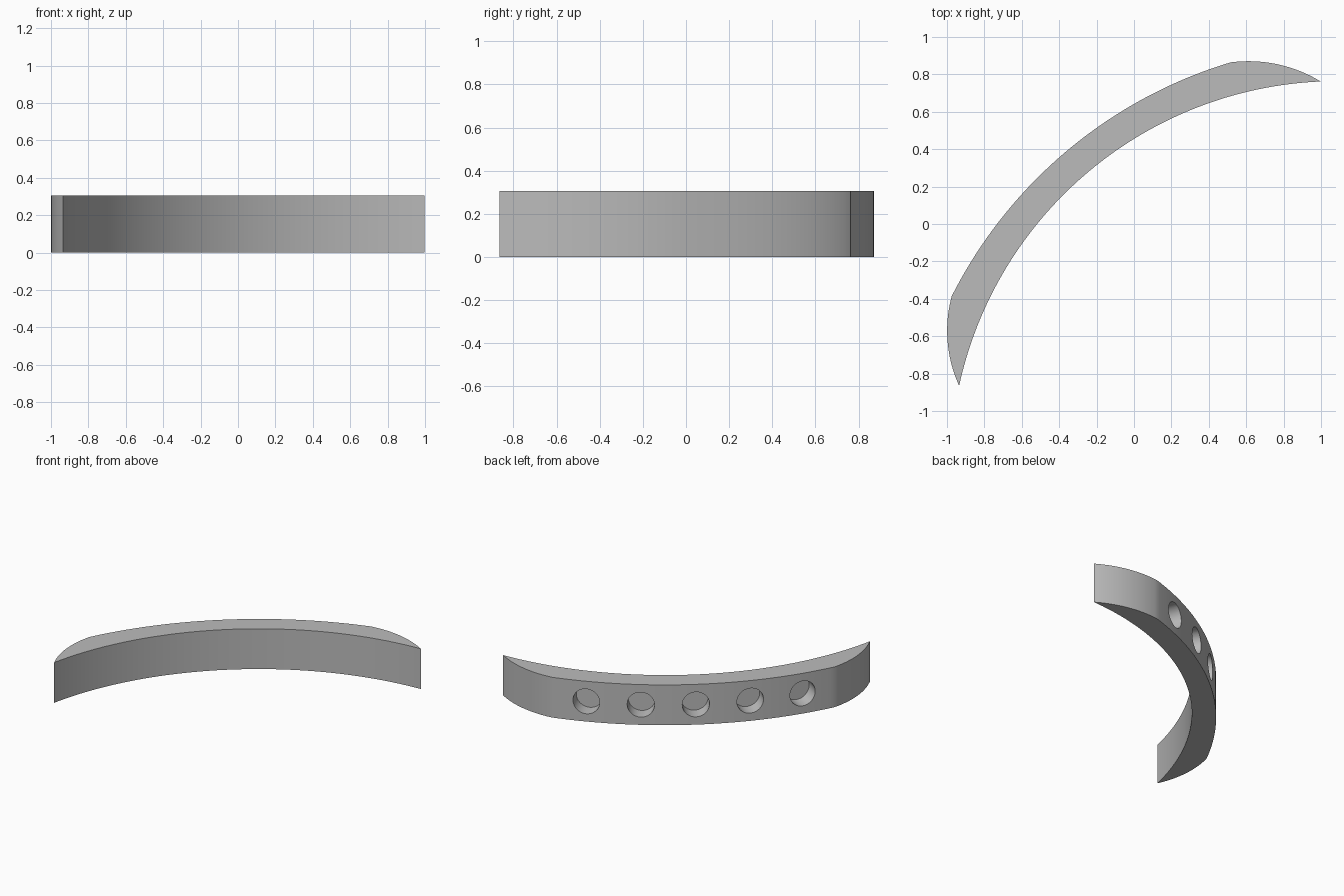
import bpy, bmesh, math
from mathutils import Vector, Matrix

cube = bpy.data.objects.get("Cube")
if cube:
    bpy.data.objects.remove(cube, do_unlink=True)

HEIGHT = 0.305
TIP_A, TIP_B = Vector((-0.935, -0.865)), Vector((0.998, 0.762))
U = (TIP_B - TIP_A).normalized()      # along the crescent
V = Vector((-U.y, U.x))               # outward, towards the convex side
MID = (TIP_A + TIP_B) / 2
SHIFT = -0.012


def place(u, v):
    return MID + U * u + V * v


def arc(a, b, sag, steps):
    """Points of a circular arc from a to b (b left out), bulging left of travel."""
    chord = b - a
    half = chord.length / 2
    d = chord.normalized()
    n = Vector((-d.y, d.x))
    r = (half ** 2 + sag ** 2) / (2 * abs(sag))
    side = math.copysign(1, sag)
    centre = (a + b) / 2 + n * (sag - side * r)
    sweep = math.asin(half / r)
    angles = [sweep * (2 * i / steps - 1) for i in range(steps)]
    return [centre + d * r * math.sin(t) + n * side * r * math.cos(t) for t in angles]


# Crescent outline: rounded end, outer arc, rounded end, inner arc
corner_a = place(SHIFT - 0.973, 0.392)
corner_b = place(SHIFT + 0.973, 0.388)
outline = (arc(TIP_A, corner_a, 0.042, 20) + arc(corner_a, corner_b, 0.2, 64)
           + arc(corner_b, TIP_B, 0.042, 20) + arc(TIP_B, TIP_A, -0.43, 72))

grey = bpy.data.materials.new("plain grey")
grey.use_nodes = True
colour = (0.5, 0.5, 0.5, 1)
grey.diffuse_color = colour
grey.node_tree.nodes["Principled BSDF"].inputs["Base Color"].default_value = colour


def make_object(name, bm):
    bmesh.ops.recalc_face_normals(bm, faces=bm.faces)
    mesh = bpy.data.meshes.new(name)
    bm.to_mesh(mesh)
    bm.free()
    mesh.materials.append(grey)
    obj = bpy.data.objects.new(name, mesh)
    bpy.context.collection.objects.link(obj)
    return obj


# Curved body
bm = bmesh.new()
base = bm.faces.new([bm.verts.new((p.x, p.y, 0)) for p in outline])
top = bmesh.ops.extrude_face_region(bm, geom=[base])["geom"]
bmesh.ops.translate(bm, vec=(0, 0, HEIGHT),
                    verts=[e for e in top if isinstance(e, bmesh.types.BMVert)])
body = make_object("curved_body", bm)

# Five blind round holes, radial to the outer arc
OUTER_R, DEPTH, HOLE_R = 2.48, 0.11, 0.094
centre = place(SHIFT, 0.59 - OUTER_R)
bm = bmesh.new()
for i in range(-2, 3):
    t = i * math.radians(8.75)
    out = U * math.sin(t) + V * math.cos(t)
    pos = centre + out * OUTER_R
    turn = out.to_3d().to_track_quat('Z', 'Y').to_matrix().to_4x4()
    bmesh.ops.create_cone(bm, cap_ends=True, segments=48, radius1=HOLE_R, radius2=HOLE_R,
                          depth=2 * DEPTH,
                          matrix=Matrix.Translation((pos.x, pos.y, HEIGHT / 2)) @ turn)
cutter = make_object("hole_cutter", bm)
cutter.hide_render = True

cut = body.modifiers.new("holes", 'BOOLEAN')
cut.operation = 'DIFFERENCE'
cut.solver = 'EXACT'
cut.object = cutter
bpy.ops.object.select_all(action='DESELECT')
body.select_set(True)
bpy.context.view_layer.objects.active = body
bpy.ops.object.modifier_apply(modifier=cut.name)
bpy.data.objects.remove(cutter, do_unlink=True)
bpy.ops.object.shade_smooth_by_angle(angle=math.radians(30))
